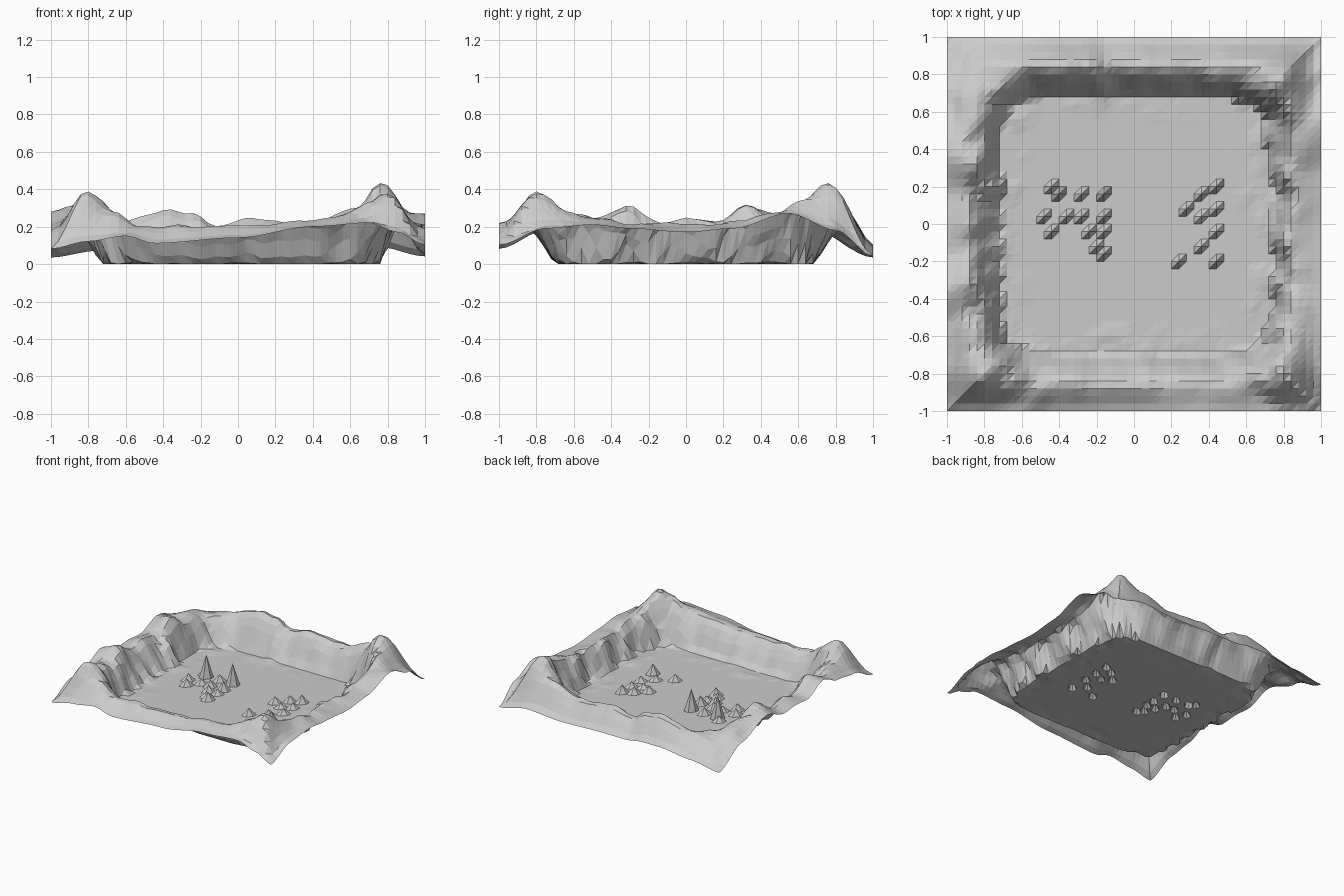
import bpy, bmesh
from math import sin, pi
from mathutils import noise, Vector

if "Cube" in bpy.data.objects:
    bpy.data.objects.remove(bpy.data.objects["Cube"])

CELLS = 50
STEP = 2.0 / CELLS

# Rim profiles per side: (position along side, crest height, outer edge height)
FRONT = [(-1, .385, .08), (-.8, .28, .12), (-.6, .21, .15), (-.45, .2, .11), (0, .21, .14),
         (.4, .23, .2), (.7, .27, .22), (.85, .34, .17), (1, .38, .10)]
RIGHT = [(-1, .38, .10), (-.75, .28, .19), (-.5, .24, .21), (-.3, .22, .19), (0, .21, .17),
         (.25, .22, .19), (.55, .28, .27), (.8, .36, .18), (1, .43, .04)]
BACK = [(-1, .21, .035), (-.75, .22, .07), (-.45, .295, .1), (-.3, .28, .1), (-.15, .21, .08),
        (.05, .24, .08), (.45, .225, .07), (.75, .31, .09), (1, .43, .04)]
LEFT = [(-1, .385, .08), (-.75, .27, .18), (-.55, .25, .21), (-.35, .31, .28), (-.15, .22, .2),
        (0, .26, .21), (.15, .23, .2), (.38, .31, .27), (.7, .25, .17), (1, .21, .035)]

# Floor spikes: (x, y, height)
SPIKES = [(-.40, .16, .19), (-.16, .16, .18), (-.44, .20, .05), (-.48, .04, .06), (-.44, -.04, .06),
          (-.36, .04, .05), (-.28, .16, .06), (-.28, .04, .06), (-.24, -.04, .06),
          (-.16, .04, .08), (-.16, -.04, .05), (-.20, -.12, .05), (-.16, -.16, .07),
          (.44, .20, .07), (.36, .16, .06), (.28, .08, .06), (.36, .04, .04),
          (.44, .08, .05), (.44, -.04, .05), (.36, -.12, .05), (.24, -.20, .06), (.44, -.20, .09)]


def smooth(t):
    t = max(0.0, min(1.0, t))
    return t * t * (3 - 2 * t)


def sample(table, t):
    for (t0, c0, e0), (t1, c1, e1) in zip(table, table[1:]):
        if t <= t1 + 1e-6:
            k = smooth((t - t0) / (t1 - t0))
            return c0 + (c1 - c0) * k, e0 + (e1 - e0) * k
    return table[-1][1:]


def height(x, y):
    r = max(abs(x), abs(y))
    if r < .5:
        return 0.0
    # side of the square: rim table, wall foot and crest distance from the centre
    if abs(y) >= abs(x):
        t = x / r
        table, foot, ridge = (BACK, .685, .87) if y > 0 else (FRONT, .70, .87)
    else:
        t = y / r
        table, foot, ridge = (RIGHT, .745, .85) if x > 0 else (LEFT, .72, .90)
    crest, edge = sample(table, t)
    corner = .83 if y > 0 else .88
    k = t ** 4
    foot += (.72 - foot) * k
    ridge += (corner - ridge) * k
    # steep inner wall with rounded corners, roughened on the left and right
    inner = (x ** 6 + y ** 6) ** (1 / 6)
    outer = (x ** 10 + y ** 10) ** (1 / 10)
    rough = .05 if abs(x) > abs(y) else .015
    n = noise.noise(Vector((x * 8, y * 8, 3.1)))
    rise = (inner + n * rough - foot) / (ridge - foot)
    wall = sin(pi / 2 * max(0.0, min(1.0, rise)))
    # outer slope falls from the crest to the square border
    fall = smooth((outer - ridge + .02) / (outer / r - ridge + .03))
    h = wall * (crest + (edge - crest) * fall)
    h += n * .02 * wall * (1 - fall)
    # shallow scree at the foot of the wall
    return h + .02 * max(0.0, n) * smooth((r - .5) / .15) * (1 - wall)


# Terrain basin
bm = bmesh.new()
bmesh.ops.create_grid(bm, x_segments=CELLS, y_segments=CELLS, size=1.0)
# Split every cell along the same diagonal
for f in list(bm.faces):
    ordered = sorted(f.verts, key=lambda v: v.co.x + v.co.y)
    bmesh.utils.face_split(f, ordered[0], ordered[-1])
peaks = {(round(x / STEP), round(y / STEP)): h for x, y, h in SPIKES}
for v in bm.verts:
    x, y = v.co.x, v.co.y
    v.co.z = height(x, y) + peaks.get((round(x / STEP), round(y / STEP)), 0.0)
mesh = bpy.data.meshes.new("terrain_basin")
bm.to_mesh(mesh)
bm.free()
terrain = bpy.data.objects.new("terrain_basin", mesh)
bpy.context.collection.objects.link(terrain)
